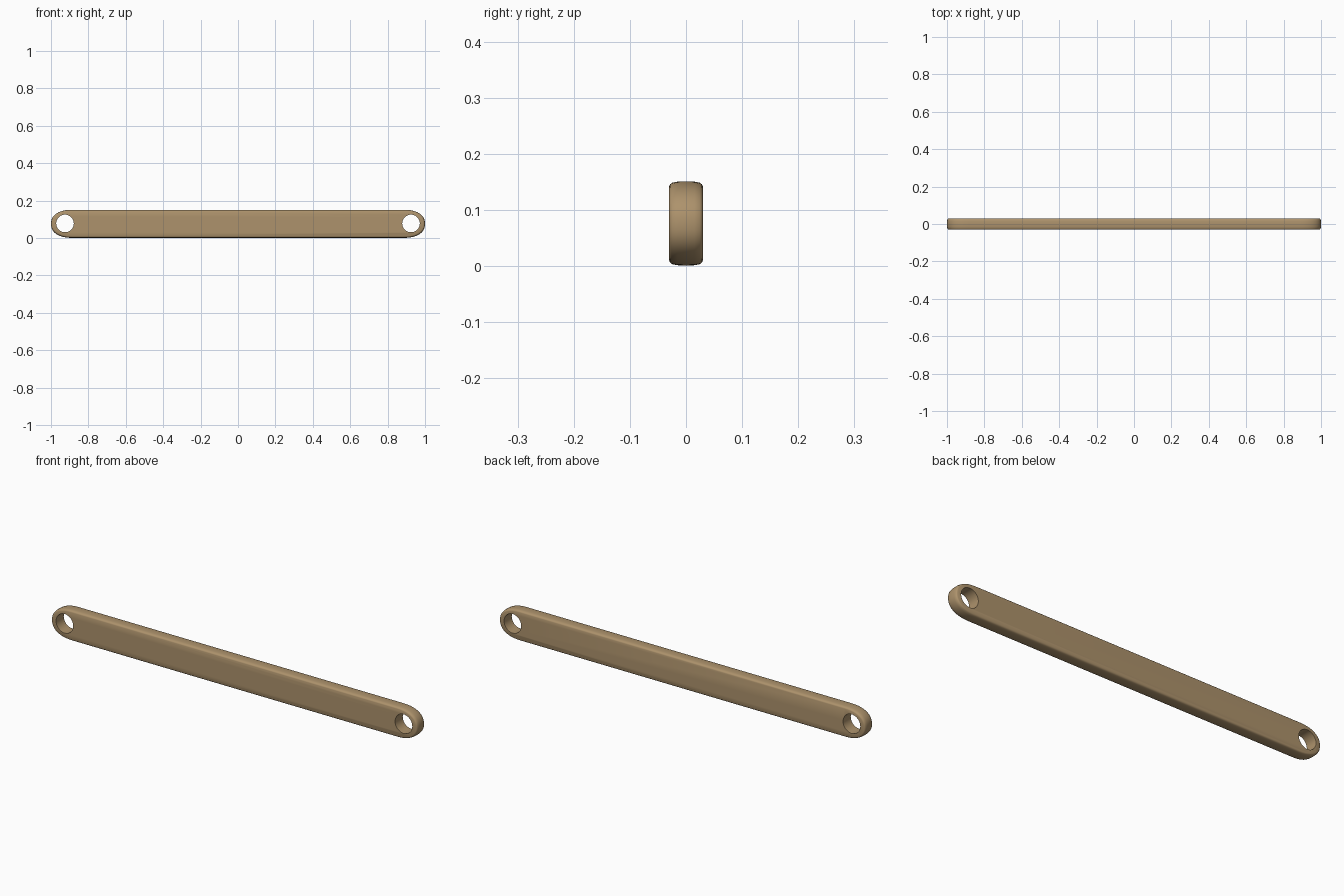
import bpy, bmesh, math

if "Cube" in bpy.data.objects:
    bpy.data.objects.remove(bpy.data.objects["Cube"])

ZC, HALF_H, HALF_L = 0.076, 0.075, 1.0
CORNER_X, POWER, STEPS = 0.115, 2.3, 14


def outline(inset):
    """Closed bar outline in x/z with soft, slightly squared ends."""
    quarter = []
    a, b = CORNER_X - inset, HALF_H - inset
    for i in range(STEPS + 1):
        t = math.pi / 2 * i / STEPS
        quarter.append((HALF_L - CORNER_X + a * math.cos(t) ** (2 / POWER) if i < STEPS else HALF_L - CORNER_X,
                        b * math.sin(t) ** (2 / POWER)))
    pts = quarter + [(-x, z) for x, z in reversed(quarter)]
    return pts + [(x, -z) for x, z in reversed(pts[1:-1])]


# Flat bar: lofted outlines give the crowned, rounded rim
half = [(0.03, 0.009), (0.0285, 0.0055), (0.025, 0.0025), (0.015, 0.0005)]
layers = [(-y, i) for y, i in half] + [(0, 0)] + [(y, i) for y, i in reversed(half)]
bm = bmesh.new()
rings = [[bm.verts.new((x, y, ZC + z)) for x, z in outline(inset)] for y, inset in layers]
for r0, r1 in zip(rings, rings[1:]):
    n = len(r0)
    for i in range(n):
        j = (i + 1) % n
        bm.faces.new((r0[i], r0[j], r1[j], r1[i]))
bm.faces.new(rings[0])
bm.faces.new(rings[-1])
bmesh.ops.recalc_face_normals(bm, faces=bm.faces)
mesh = bpy.data.meshes.new("link_bar")
bm.to_mesh(mesh)
bm.free()
bar = bpy.data.objects.new("link_bar", mesh)
bpy.context.collection.objects.link(bar)

# Pin holes at both ends
for side in (-1, 1):
    bpy.ops.mesh.primitive_cylinder_add(vertices=48, radius=0.047, depth=0.2,
                                        location=(side * 0.925, 0, 0.078),
                                        rotation=(math.pi / 2, 0, 0))
    cutter = bpy.context.object
    cutter.name = "hole_cutter"
    cutter.hide_render = True
    mod = bar.modifiers.new("pin_hole", 'BOOLEAN')
    mod.operation, mod.solver, mod.object = 'DIFFERENCE', 'EXACT', cutter
    bpy.ops.object.select_all(action='DESELECT')
    bar.select_set(True)
    bpy.context.view_layer.objects.active = bar
    bpy.ops.object.modifier_apply(modifier=mod.name)
    bpy.data.objects.remove(cutter)

bpy.ops.object.shade_smooth_by_angle(angle=math.radians(35))

# Tan finish
mat = bpy.data.materials.new("tan")
mat.diffuse_color = (0.42, 0.29, 0.15, 1)
mat.use_nodes = True
mat.node_tree.nodes["Principled BSDF"].inputs["Base Color"].default_value = mat.diffuse_color
bar.data.materials.clear()
bar.data.materials.append(mat)
